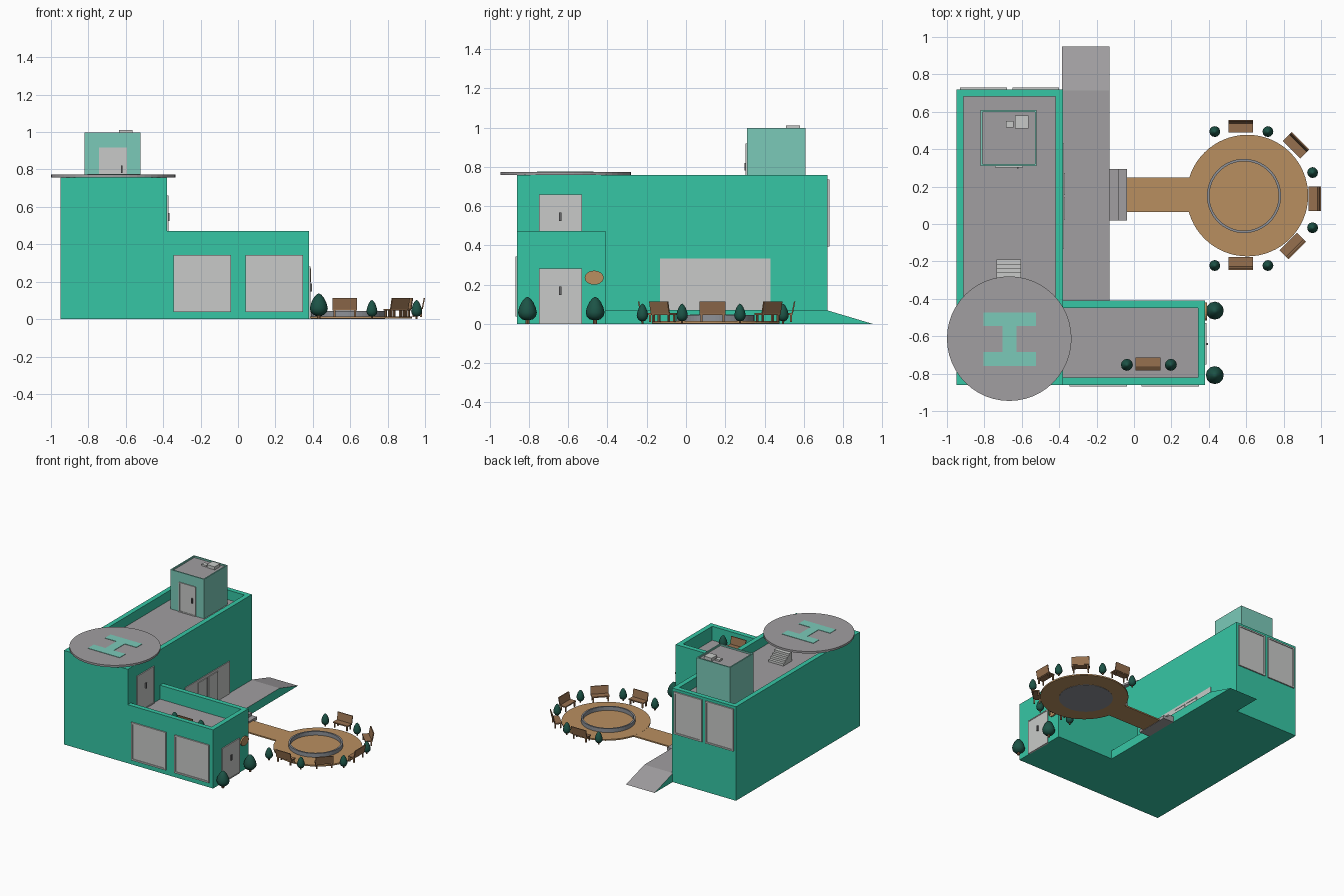
import bpy, bmesh, math
from mathutils import Matrix, Vector

if "Cube" in bpy.data.objects:
    bpy.data.objects.remove(bpy.data.objects["Cube"])


def material(name, code):
    rgb = [int(code[i:i + 2], 16) / 255 for i in (0, 2, 4)]
    lin = [c / 12.92 if c <= 0.04045 else ((c + 0.055) / 1.055) ** 2.4 for c in rgb]
    m = bpy.data.materials.new(name)
    m.diffuse_color = (*lin, 1)
    m.use_nodes = True
    m.node_tree.nodes["Principled BSDF"].inputs["Base Color"].default_value = m.diffuse_color
    return m


TEAL = material("teal wall", "36c6a5")
PALE = material("pale teal", "7bcab9")
GREY = material("roof grey", "a19fa1")
LIGHT = material("light grey", "c8cac8")
DARK = material("handle grey", "6a6a6c")
RIM = material("fountain grey", "8e9197")
TAN = material("path tan", "b98f60")
WOOD = material("bench wood", "96704f")
LEAF = material("dark leaf", "1c5346")


def finish(name, bm, *mats):
    bmesh.ops.recalc_face_normals(bm, faces=bm.faces)
    me = bpy.data.meshes.new(name)
    bm.to_mesh(me)
    bm.free()
    for m in mats:
        me.materials.append(m)
    ob = bpy.data.objects.new(name, me)
    bpy.context.collection.objects.link(ob)
    return ob


def add_box(bm, x0, x1, y0, y1, z0, z1, shear=None):
    verts = bmesh.ops.create_cube(bm, size=1)["verts"]
    size, mid = Vector((x1 - x0, y1 - y0, z1 - z0)), Vector((x0 + x1, y0 + y1, z0 + z1)) / 2
    for v in verts:
        v.co = v.co * size + mid
        if shear and v.co.z > mid.z:
            v.co.y += shear
    return verts


def box(name, mat, *dims):
    bm = bmesh.new()
    add_box(bm, *dims)
    return finish(name, bm, mat)


def face_towards(bm, d):
    return max(bm.faces, key=lambda f: f.normal.dot(Vector(d)))


def sunk_box(name, mats, dims, direction, rim, depth):
    """Box whose face in one direction has a rim and a sunken panel."""
    bm = bmesh.new()
    add_box(bm, *dims)
    bm.normal_update()
    f = face_towards(bm, direction)
    bmesh.ops.inset_region(bm, faces=[f], thickness=rim)
    f = bmesh.ops.extrude_discrete_faces(bm, faces=[f])["faces"][0]
    for v in f.verts:
        v.co -= Vector(direction) * depth
    f.material_index = len(mats) - 1
    return finish(name, bm, *mats)


def lathe(name, mat, profile, loc, steps=48, smooth=False):
    bm = bmesh.new()
    vs = [bm.verts.new((r, 0, z)) for r, z in profile]
    es = [bm.edges.new(p) for p in zip(vs, vs[1:])]
    bmesh.ops.spin(bm, geom=vs + es, cent=(0, 0, 0), axis=(0, 0, 1),
                   angle=2 * math.pi, steps=steps)
    bmesh.ops.remove_doubles(bm, verts=bm.verts, dist=1e-5)
    ob = finish(name, bm, mat)
    ob.location = loc
    if smooth:
        for p in ob.data.polygons:
            p.use_smooth = True
    return ob


# Building blocks with sunken roofs
sunk_box("main_block", [TEAL, GREY], (-0.95, -0.38, -0.86, 0.72, 0, 0.757), (0, 0, 1), 0.055, 0.077)
sunk_box("side_wing", [TEAL, GREY], (-0.435, 0.38, -0.86, -0.41, 0, 0.472), (0, 0, 1), 0.055, 0.112)
sunk_box("roof_tower", [PALE, GREY], (-0.82, -0.52, 0.31, 0.61, 0.675, 0.997), (0, 0, 1), 0.014, 0.012)
box("vent_large", LIGHT, -0.635, -0.565, 0.51, 0.58, 0.98, 1.01)
box("vent_small", LIGHT, -0.685, -0.645, 0.515, 0.55, 0.98, 0.998)

# Raised entrance walk with ramp, grey on top
bm = bmesh.new()
side = [(-0.42, 0), (0.95, 0), (0.715, 0.07), (-0.42, 0.07)]
f = bm.faces.new([bm.verts.new((-0.385, y, z)) for y, z in side])
ext = bmesh.ops.extrude_face_region(bm, geom=[f], use_keep_orig=True)["geom"]
bmesh.ops.translate(bm, vec=(0.255, 0, 0), verts=[g for g in ext if isinstance(g, bmesh.types.BMVert)])
bmesh.ops.recalc_face_normals(bm, faces=bm.faces)
for f in bm.faces:
    f.material_index = int(f.normal.z > 0.5)
finish("walk_and_ramp", bm, TEAL, GREY)
box("entrance_step_high", GREY, -0.131, -0.08, 0.02, 0.295, 0, 0.048)
box("entrance_step_low", GREY, -0.08, -0.038, 0.02, 0.295, 0, 0.025)

# Windows on front and back
for i, x in enumerate((-0.345, 0.04)):
    sunk_box(f"front_window_{i}", [LIGHT], (x, x + 0.308, -0.87, -0.855, 0.038, 0.343), (0, -1, 0), 0.017, 0.006)
for i, x in enumerate((-0.93, -0.65)):
    sunk_box(f"back_window_{i}", [LIGHT], (x, x + 0.25, 0.715, 0.73, 0.395, 0.735), (0, 1, 0), 0.017, 0.006)

# Doors with handles
for name, x, z in (("wing_door", 0.38, 0), ("terrace_door", -0.38, 0.36)):
    top = 0.282 if z == 0 else 0.66
    sunk_box(name, [LIGHT], (x - 0.01, x + 0.008, -0.75, -0.53, z, top), (1, 0, 0), 0.012, 0.003)
    box(name + "_handle", DARK, x, x + 0.015, -0.646, -0.635, top - 0.135, top - 0.092)
sunk_box("tower_door", [LIGHT], (-0.742, -0.593, 0.303, 0.32, 0.68, 0.918), (0, -1, 0), 0.012, 0.003)
box("tower_door_handle", DARK, -0.625, -0.617, 0.297, 0.31, 0.78, 0.82)
box("entrance_panel", LIGHT, -0.39, -0.374, -0.132, 0.43, 0.07, 0.332)
for i, y in enumerate((0.023, 0.155)):
    sunk_box(f"sliding_door_{i}", [LIGHT], (-0.38, -0.368, y, y + 0.118, 0.085, 0.312), (1, 0, 0), 0.008, 0.003)

# Oval wall sign
sign = lathe("oval_sign", TAN, [(0, 0), (0.048, 0), (0.048, 0.012), (0, 0.012)], (0.379, -0.468, 0.235), 24)
sign.rotation_euler = (0, math.pi / 2, 0)
sign.scale = (0.75, 1, 1)

# Helipad, its marking and stairs
lathe("helipad", GREY, [(0, 0.757), (0.333, 0.757), (0.333, 0.773), (0, 0.773)], (-0.667, -0.613, 0))
bm = bmesh.new()
add_box(bm, -0.805, -0.523, -0.545, -0.472, 0.770, 0.776)
add_box(bm, -0.805, -0.523, -0.760, -0.685, 0.770, 0.776)
add_box(bm, -0.702, -0.628, -0.685, -0.545, 0.770, 0.776)
finish("pad_marking", bm, PALE)
bm = bmesh.new()
for i in range(4):
    add_box(bm, -0.735, -0.603, -0.30, -0.19 - 0.023 * i, 0.675, 0.698 + 0.018 * i)
finish("pad_stairs", bm, LIGHT)

# Round plaza with path and fountain ring
lathe("plaza", TAN, [(0, 0.002), (0.325, 0.002), (0.325, 0.013), (0, 0.013)], (0.606, 0.152, 0), 64)
box("path", TAN, -0.04, 0.32, 0.065, 0.248, 0.002, 0.0125)
lathe("fountain_ring", RIM, [(0.185, 0), (0.198, 0), (0.198, 0.044), (0.185, 0.044), (0.185, 0)], (0.588, 0.15, 0), 64)
lathe("fountain_base", RIM, [(0, 0), (0.19, 0), (0.19, 0.008), (0, 0.008)], (0.588, 0.15, 0), 64)


def bench(name, x, y, z, turn):
    bm = bmesh.new()
    add_box(bm, -0.066, 0.066, -0.033, 0.02, 0.036, 0.045)
    add_box(bm, -0.066, 0.066, 0.016, 0.023, 0.043, 0.103, 0.012)
    for lx in (-0.055, 0.055):
        for ly in (-0.026, 0.014):
            add_box(bm, lx - 0.005, lx + 0.005, ly - 0.005, ly + 0.005, 0, 0.038)
    ob = finish(name, bm, WOOD)
    ob.matrix_world = Matrix.Translation((x, y, z)) @ Matrix.Rotation(math.radians(turn), 4, "Z")


# Benches, backs turned outwards
for i, b in enumerate(((0.57, 0.522, 0.01, 0), (0.865, 0.42, 0.01, -45), (0.965, 0.135, 0.01, -90),
                       (0.848, -0.117, 0.01, -135), (0.57, -0.21, 0.01, 180), (0.075, -0.748, 0.36, 180))):
    bench(f"bench_{i}", *b)


def tree(name, x, y, z, r, h):
    shape = [(0, 0.12), (0.55, 0.16), (0.9, 0.28), (1, 0.42), (0.88, 0.6), (0.62, 0.8), (0.3, 0.94), (0, 1)]
    lathe(name + "_crown", LEAF, [(a * r, b * h) for a, b in shape], (x, y, z), 12, True)
    lathe(name + "_trunk", WOOD, [(0, 0), (r * 0.2, 0), (r * 0.2, h * 0.2), (0, h * 0.2)], (x, y, z), 8)


# Trees round the plaza, on the terrace and beside the wing door
for i, (x, y) in enumerate(((0.432, 0.494), (0.716, 0.494), (0.955, 0.275),
                            (0.955, -0.02), (0.716, -0.222), (0.432, -0.222))):
    tree(f"plaza_tree_{i}", x, y, 0, 0.029, 0.103)
for i, x in enumerate((-0.038, 0.197)):
    tree(f"terrace_tree_{i}", x, -0.753, 0.36, 0.032, 0.105)
for i, y in enumerate((-0.463, -0.808)):
    tree(f"door_tree_{i}", 0.432, y, 0, 0.048, 0.138)
